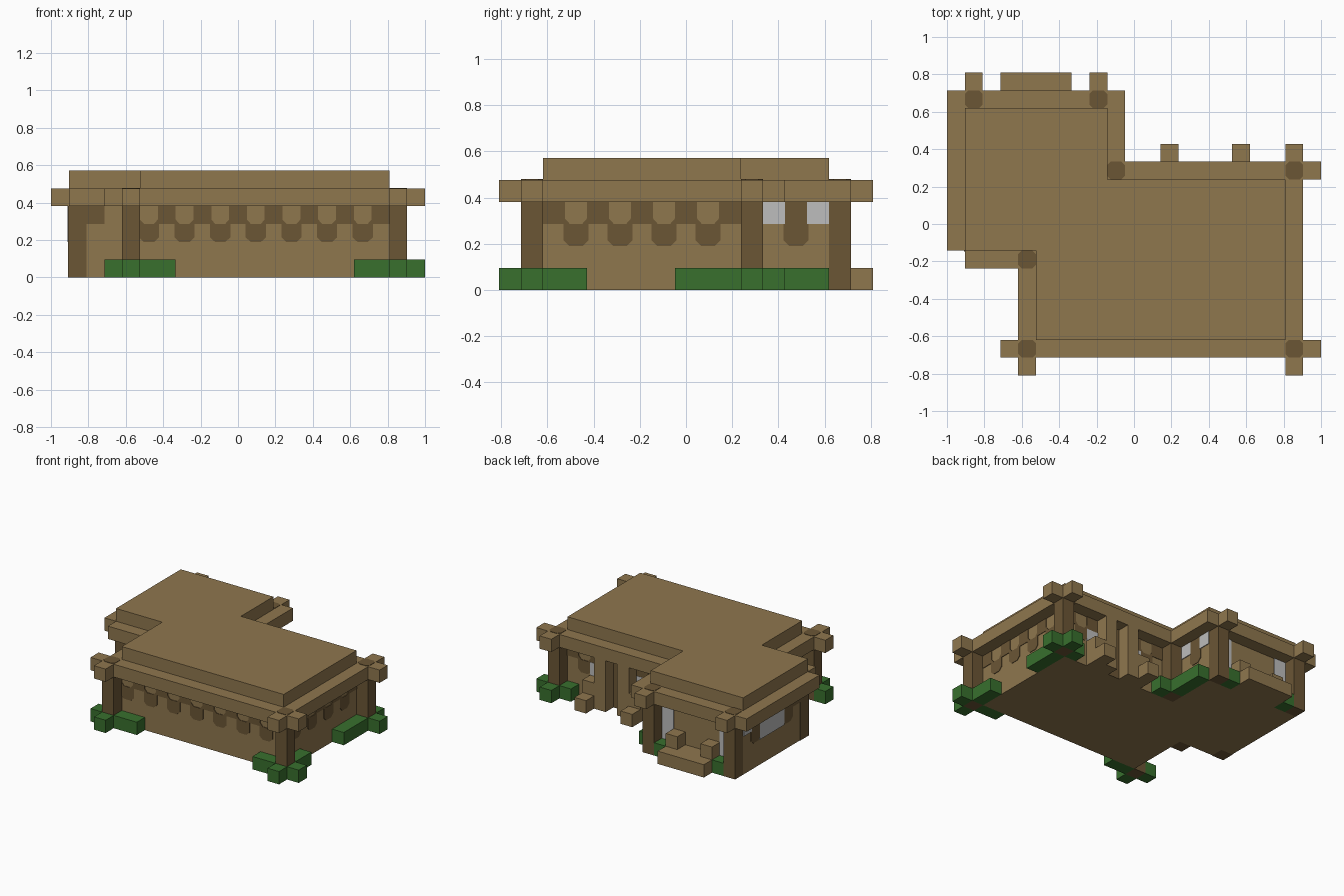
import bpy
import bmesh
from mathutils import Vector

if "Cube" in bpy.data.objects:
    bpy.data.objects.remove(bpy.data.objects["Cube"], do_unlink=True)

U = 2 / 21                          # one block
CENTRE = Vector((10.5, 8.5, 0))     # middle of the block grid


def material(name, rgb):
    mat = bpy.data.materials.new(name)
    mat.use_nodes = True
    colour = (*rgb, 1)
    mat.diffuse_color = colour
    bsdf = mat.node_tree.nodes["Principled BSDF"]
    bsdf.inputs["Base Color"].default_value = colour
    bsdf.inputs["Roughness"].default_value = 0.9
    return mat


PLANK = material("plank_tan", (0.275, 0.184, 0.076))
LOG = material("log_brown", (0.147, 0.093, 0.036))
LEAF = material("leaf_green", (0.04, 0.162, 0.027))
PANE = material("pane_grey", (0.51, 0.51, 0.51))


def world(p):
    return (Vector(p) - CENTRE) * U


def finish(bm, name, mat):
    bmesh.ops.recalc_face_normals(bm, faces=bm.faces)
    mesh = bpy.data.meshes.new(name)
    bm.to_mesh(mesh)
    bm.free()
    mesh.materials.append(mat)
    bpy.context.collection.objects.link(bpy.data.objects.new(name, mesh))


def prism(bm, points, shift):
    """Extrude a flat outline by a vector, both in world units."""
    face = bm.faces.new([bm.verts.new(p) for p in points])
    ext = bmesh.ops.extrude_face_region(bm, geom=[face], use_keep_orig=True)
    verts = [v for v in ext["geom"] if isinstance(v, bmesh.types.BMVert)]
    bmesh.ops.translate(bm, verts=verts, vec=shift)


def boxes(name, mat, cells):
    """Each cell range: first x, y, z and the end x, y, z, in blocks."""
    bm = bmesh.new()
    for x0, y0, z0, x1, y1, z1 in cells:
        ring = [(x0, y0, z0), (x1, y0, z0), (x1, y1, z0), (x0, y1, z0)]
        prism(bm, [world(p) for p in ring], Vector((0, 0, (z1 - z0) * U)))
    finish(bm, name, mat)


# Wall planes: axis the wall faces along, its position, and facing sign
WALLS = {
    "front": ("y", 2, -1), "porch_front": ("y", 7, -1),
    "back": ("y", 11, 1), "wing_back": ("y", 15, 1),
    "side": ("x", 19, 1), "wing_side": ("x", 9, 1),
    "far_side": ("x", 5, -1), "wing_far_side": ("x", 1, -1),
}
SQUARE = [(0, 0), (1, 0), (1, 1), (0, 1)]
TAB = [(-.07, 1), (0, 1.25), (.22, 1), (.78, 1), (1, 1.25),
       (1.07, 1), (1.07, .25), (.8, 0), (.2, 0), (-.07, .25)]


def plates(name, mat, wall, tiles, thick=0.004):
    """Thin painted tiles: outline, column, row, width, height."""
    axis, pos, sign = WALLS[wall]
    bm = bmesh.new()
    for outline, col, row, w, h in tiles:
        pts = []
        for u, v in outline:
            a, z = col + u * w, row + v * h
            pts.append(world((a, pos, z) if axis == "y" else (pos, a, z)))
        out = Vector((0, sign, 0) if axis == "y" else (sign, 0, 0))
        prism(bm, pts, out * thick)
    finish(bm, name, mat)


def trim(wall, upper, lower):
    tiles = [(SQUARE, k, 3, 1, 1) for k in upper]
    tiles += [(TAB, k, 2, 1, 1) for k in lower]
    plates(wall + "_wall_trim", LOG, wall, tiles)


# Solid L-shaped house body with the raised roof
outline = [(1, 7), (5, 7), (5, 2), (19, 2), (19, 11), (9, 11), (9, 15), (1, 15)]
body = bmesh.new()
prism(body, [world((x, y, 0)) for x, y in outline], Vector((0, 0, 6 * U)))
finish(body, "house_body", PLANK)

# Corner posts with dark tops showing through the beams
posts = [(4, 1), (19, 1), (19, 11), (9, 11), (8, 15), (1, 15), (4, 6)]
boxes("corner_posts", LOG, [(x, y, 0, x + 1, y + 1, 4) for x, y in posts])
caps = bmesh.new()
ROUND = [(.2, 0), (.8, 0), (1, .2), (1, .8), (.8, 1), (.2, 1), (0, .8), (0, .2)]
for x, y in posts:
    prism(caps, [world((x + u, y + v, 5)) for u, v in ROUND], Vector((0, 0, 0.003)))
finish(caps, "post_tops", LOG)
e = 0.04
boxes("flush_corner_post", LOG, [(1 - e, 7 - e, 0, 2, 8, 4)])

# Eave beams, crossing past the corners
BEAMS = [(3, 1, 21, 2), (19, 0, 20, 13), (4, 0, 5, 7), (1, 6, 5, 7),
         (0, 7, 1, 16), (0, 15, 10, 16), (9, 11, 10, 16), (9, 11, 21, 12),
         (1, 15, 2, 17), (8, 15, 9, 17)]
boxes("eave_beams", PLANK, [(a, b, 4, c, d, 5) for a, b, c, d in BEAMS])

# Hedges round the posts
HEDGES = [(3, 1, 4, 2), (4, 0, 5, 1), (5, 1, 7, 2), (17, 1, 19, 2),
          (19, 0, 20, 1), (20, 1, 21, 2), (19, 2, 20, 4), (19, 8, 20, 11),
          (20, 11, 21, 12), (19, 12, 20, 13), (18, 11, 19, 12),
          (9, 12, 10, 15), (10, 11, 11, 12), (2, 15, 3, 16), (7, 15, 8, 16)]
boxes("hedges", LEAF, [(a, b, 0, c, d, 1) for a, b, c, d in HEDGES])

# Bench behind the wing
boxes("bench", PLANK, [(3, 15, 0, 7, 17, 1), (3, 15, 1, 4, 16, 2), (6, 15, 1, 7, 16, 2)])

# Back door with frame posts and stepped side blocks
boxes("door_frame", PLANK, [(k, 11, 0, k + 1, 12, 4) for k in (13, 15)])
for k in (12, 16):
    boxes("door_step_block", PLANK, [(k, 11, 0, k + 1, 12, 2), (k, 12, 0, k + 1, 13, 1)])
plates("back_door", LOG, "back", [(SQUARE, 14, 0, 1, 4)])

# Scalloped dark trim under the eaves
trim("front", range(6, 19, 2), range(5, 18, 2))
trim("side", range(2, 11, 2), range(3, 10, 2))
trim("far_side", (2, 4), (3, 5))
trim("porch_front", (2,), ())
trim("back", (10, 12, 16, 18), (11, 17))
trim("wing_side", (13,), (13,))
trim("wing_far_side", (8, 9, 13), (9, 13))

# Windows
for wall, tiles in {
    "wing_side": [(12, 3, 1, 1), (14, 3, 1, 1)],
    "wing_far_side": [(10, 2, 3, 2), (14, 3, 1, 1)],
    "wing_back": [(2, 1, 1, 3), (7, 1, 1, 3)],
    "back": [(12, 2, 1, 1), (16, 2, 1, 1)],
}.items():
    plates(wall + "_windows", PANE, wall, [(SQUARE, *t) for t in tiles], 0.006)
